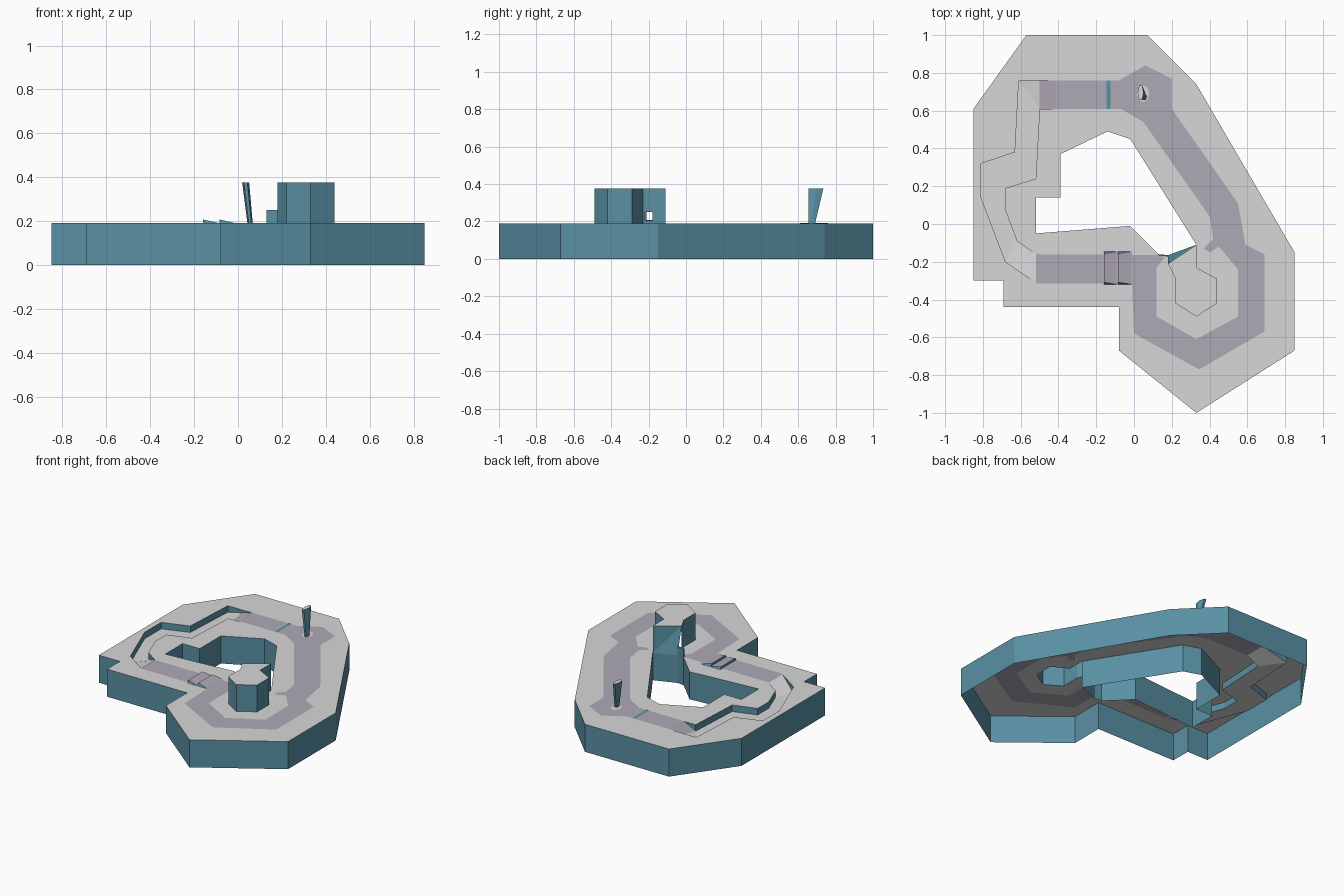
import bpy, bmesh, math

if "Cube" in bpy.data.objects:
    bpy.data.objects.remove(bpy.data.objects["Cube"])

TOP, LOW, HIGH = 0.19, 0.145, 0.375


def material(name, rgb):
    m = bpy.data.materials.new(name)
    m.diffuse_color = (*rgb, 1)
    m.use_nodes = True
    m.node_tree.nodes["Principled BSDF"].inputs["Base Color"].default_value = m.diffuse_color
    return m


GREY = material("light grey deck", (0.68, 0.68, 0.68))
ROAD = material("mauve road", (0.43, 0.40, 0.47))
TEAL = material("teal sides", (0.10, 0.28, 0.37))
MATS = [GREY, ROAD, TEAL]


def finish(name, bm):
    me = bpy.data.meshes.new(name)
    bm.to_mesh(me)
    bm.free()
    for m in MATS:
        me.materials.append(m)
    ob = bpy.data.objects.new(name, me)
    bpy.context.collection.objects.link(ob)
    return ob


def face(bm, pts, mat):
    f = bm.faces.new([bm.verts.new(p) for p in pts])
    f.material_index = mat
    return f


def ccw(pts):
    area = sum(a[0] * b[1] - b[0] * a[1] for a, b in zip(pts, pts[1:] + pts[:1]))
    return pts if area > 0 else pts[::-1]


def walls(bm, loop, z0, z1):
    for a, b in zip(loop, loop[1:] + loop[:1]):
        face(bm, [(*a, z0), (*b, z0), (*b, z1), (*a, z1)], 2)


def fill(bm, loops, z, mat, up=True):
    """Fill loops (first outer, others holes) with flat triangles."""
    edges = []
    for lp in loops:
        vs = [bm.verts.new((*p, z)) for p in lp]
        edges += [bm.edges.new((a, b)) for a, b in zip(vs, vs[1:] + vs[:1])]
    res = bmesh.ops.triangle_fill(bm, edges=edges, use_beauty=True, normal=(0, 0, 1))
    for f in [g for g in res["geom"] if isinstance(g, bmesh.types.BMFace)]:
        f.material_index = mat
        f.normal_update()
        if (f.normal.z > 0) != up:
            f.normal_flip()


# Outlines
outer = ccw([(-0.57, 1), (0.07, 1), (0.33, 0.74), (0.85, -0.15), (0.85, -0.67), (0.33, -1),
             (-0.08, -0.67), (-0.08, -0.44), (-0.69, -0.44), (-0.69, -0.30),
             (-0.85, -0.30), (-0.85, 0.61)])
tower = [(0.33, -0.11), (0.33, -0.23), (0.44, -0.29), (0.44, -0.42), (0.33, -0.49),
         (0.22, -0.42), (0.22, -0.29), (0.18, -0.21)]
hole_a = [(-0.39, 0.37), (-0.14, 0.49), (-0.02, 0.45)]
hole_b = [(0.18, -0.165), (0.13, -0.16), (-0.02, -0.01), (-0.52, -0.05), (-0.52, 0.14), (-0.39, 0.14)]
hole = hole_a + tower[:1] + hole_b
ditch_out = [(-0.41, 0.76), (-0.61, 0.76), (-0.63, 0.38), (-0.81, 0.32), (-0.81, 0.14),
             (-0.68, -0.20), (-0.52, -0.31)]
ditch_in = [(-0.41, 0.61), (-0.50, 0.61), (-0.52, 0.24), (-0.68, 0.19), (-0.68, 0.07),
            (-0.62, -0.09), (-0.52, -0.16)]

# Island deck with open underside
bm = bmesh.new()
fill(bm, [outer, hole_a + tower + hole_b, ditch_out + ditch_in[::-1]], TOP, 0)
walls(bm, outer, 0, TOP)
walls(bm, ccw(hole)[::-1], 0, TOP)
finish("island_deck", bm)

# Sunken channel, ramped at both ends
bm = bmesh.new()
zs = [TOP] + [LOW] * 5 + [TOP]
for i in range(6):
    o, p, q, n = ditch_out[i], ditch_out[i + 1], ditch_in[i + 1], ditch_in[i]
    za, zb = zs[i], zs[i + 1]
    face(bm, [(*o, za), (*p, zb), (*q, zb), (*n, za)], 0)
    for a, b, ya, yb in ((p, o, zb, za), (n, q, za, zb)):
        pts = [(*a, ya), (*b, yb), (*b, TOP), (*a, TOP)]
        pts = [v for k, v in enumerate(pts) if v not in pts[:k]]
        face(bm, pts[::-1], 2)
# painted road on the upper ramp
z = TOP - 0.45 * (TOP - LOW) + 0.003
face(bm, [(-0.41, 0.76, TOP + 0.002), (-0.50, 0.76, z), (-0.50, 0.61, LOW + 0.003),
          (-0.41, 0.61, TOP + 0.002)], 1)
finish("sunken_channel", bm)

# Road painted as a thin plate
road = [(-0.41, 0.76), (-0.08, 0.76), (0.06, 0.84), (0.20, 0.77), (0.20, 0.61), (0.55, 0.11),
        (0.59, -0.11), (0.69, -0.16), (0.69, -0.57), (0.345, -0.77), (0, -0.58), (-0.01, -0.315),
        (-0.52, -0.315), (-0.52, -0.16), (0.13, -0.165), (0.165, -0.175), (0.12, -0.23),
        (0.12, -0.49), (0.33, -0.61), (0.55, -0.49), (0.55, -0.24), (0.45, -0.12), (0.40, -0.15),
        (0.37, -0.13), (0.42, -0.08), (0.40, 0.04), (0.05, 0.54), (-0.07, 0.61), (-0.41, 0.61)]
bm = bmesh.new()
fill(bm, [road], TOP + 0.002, 1)
fill(bm, [road], TOP - 0.002, 1, up=False)
finish("road", bm)

# Teal start stripe
bm = bmesh.new()
fill(bm, [[(-0.145, 0.61), (-0.125, 0.61), (-0.125, 0.76), (-0.145, 0.76)]], TOP + 0.004, 2)
finish("start_stripe", bm)

# Two wedge bumps on the road
for k, (x0, x1) in enumerate(((-0.16, -0.085), (-0.085, -0.01))):
    bm = bmesh.new()
    zt, y0, y1, t = TOP + 0.017, -0.32, -0.145, 0.012
    lo = [(x0, y0, TOP), (x1, y0, TOP), (x1, y1, TOP), (x0, y1, TOP)]
    a, b = (x0, y0 + t, zt), (x0, y1 - t, zt)
    face(bm, [a, lo[1], lo[2], b], 1)
    face(bm, [lo[0], lo[1], a], 2)
    face(bm, [lo[2], lo[3], b], 2)
    face(bm, [lo[3], lo[0], a, b], 2)
    finish(f"bump_{k + 1}", bm)

# Hollow tower: cap, walls, a small window and a twisted rear face
bm = bmesh.new()
fill(bm, [tower], HIGH, 0)
for a, b in zip(tower[1:], tower[2:]):
    face(bm, [(*b, TOP), (*a, TOP), (*a, HIGH), (*b, HIGH)], 2)
ys, hs = (-0.23, -0.22, -0.18, -0.11), (TOP, 0.205, 0.25, HIGH)
for i in range(3):
    for j in range(3):
        if (i, j) != (1, 1):
            face(bm, [(0.33, ys[i], hs[j]), (0.33, ys[i + 1], hs[j]),
                      (0.33, ys[i + 1], hs[j + 1]), (0.33, ys[i], hs[j + 1])], 2)
r0, r1 = (0.33, -0.11), (0.18, -0.165)
face(bm, [(*r0, TOP), (*r1, TOP), (*tower[-1], HIGH)], 2)
face(bm, [(*r0, TOP), (*tower[-1], HIGH), (*r0, HIGH)], 2)
finish("tower", bm)

# Low guard wall beside the tower
bm = bmesh.new()
guard = ccw([(0.13, -0.16), (0.18, -0.165), (0.18, -0.172), (0.13, -0.167)])
walls(bm, guard, TOP, 0.25)
fill(bm, [guard], 0.25, 2)
finish("guard_wall", bm)


def ring(cx, cy, rx, ry, n=6):
    return [(cx + rx * math.cos(math.tau * i / n), cy + ry * math.sin(math.tau * i / n))
            for i in range(n)]


# Pale patch and flared leaning post
bm = bmesh.new()
fill(bm, [ring(0.048, 0.69, 0.033, 0.045, 8)], TOP + 0.004, 0)
finish("post_patch", bm)
bm = bmesh.new()
lo, hi = ring(0.055, 0.673, 0.012, 0.02), ring(0.035, 0.695, 0.016, 0.045)
for i in range(6):
    j = (i + 1) % 6
    face(bm, [(*lo[i], TOP), (*lo[j], TOP), (*hi[j], HIGH), (*hi[i], HIGH)], 2)
fill(bm, [hi], HIGH, 0)
finish("post", bm)
